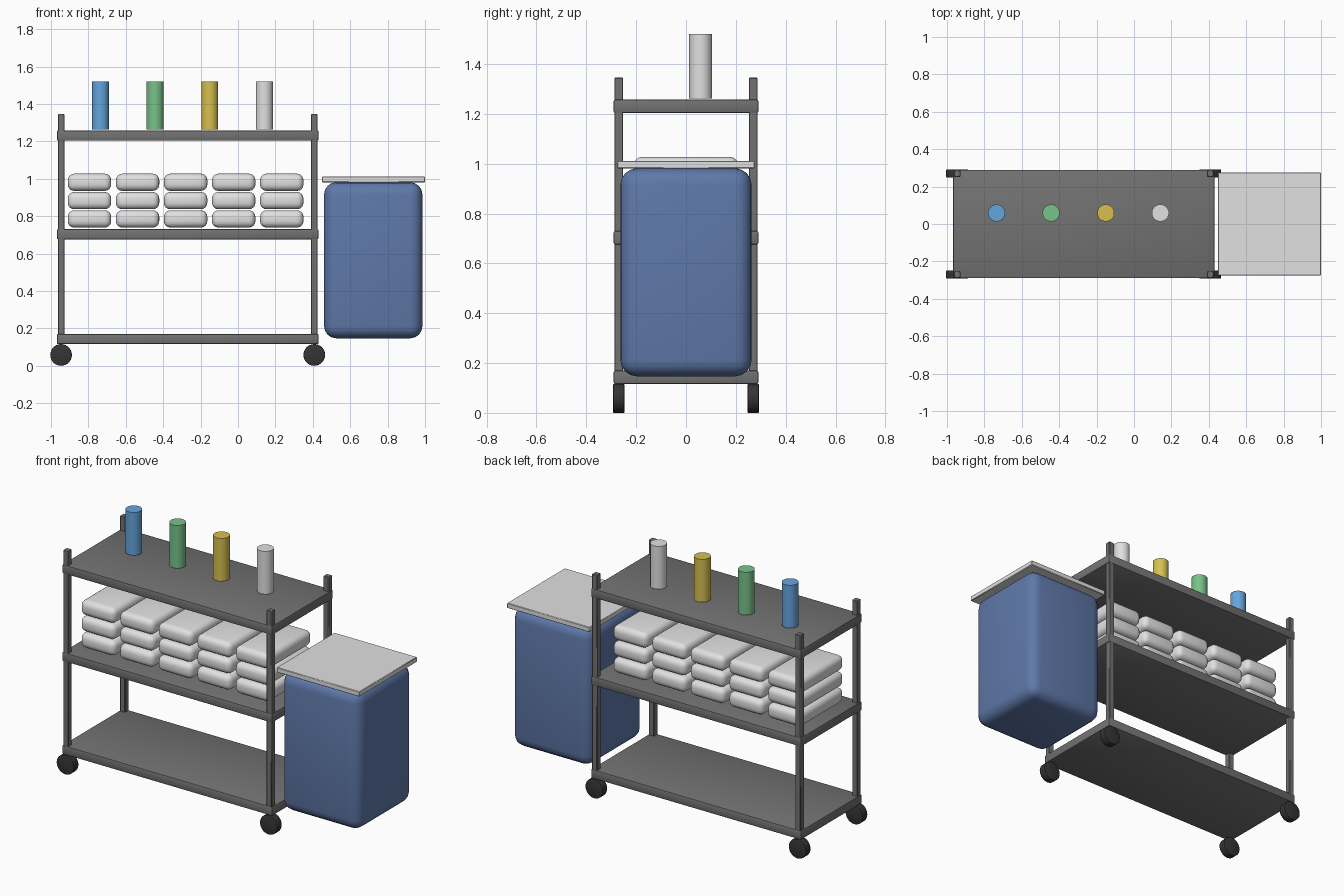
import bpy
import math

cube = bpy.data.objects.get("Cube")
if cube:
    bpy.data.objects.remove(cube, do_unlink=True)


def material(name, rgb):
    m = bpy.data.materials.new(name)
    m.use_nodes = True
    m.diffuse_color = (*rgb, 1)
    m.node_tree.nodes["Principled BSDF"].inputs["Base Color"].default_value = (*rgb, 1)
    return m


GREY = material("frame_grey", (0.17, 0.17, 0.17))
BLACK = material("rubber_black", (0.035, 0.035, 0.035))
WHITE = material("linen_white", (0.75, 0.75, 0.75))
NAVY = material("bin_blue", (0.115, 0.19, 0.40))
BLUE = material("bottle_blue", (0.13, 0.38, 0.73))
GREEN = material("bottle_green", (0.19, 0.54, 0.25))
YELLOW = material("bottle_yellow", (0.68, 0.53, 0.08))


def finish(name, mat, bevel, segments):
    """Name, colour, bevel and smooth the active object."""
    ob = bpy.context.object
    ob.name = name
    ob.data.materials.append(mat)
    if bevel:
        mod = ob.modifiers.new("Bevel", "BEVEL")
        mod.width = bevel
        mod.segments = segments
        bpy.ops.object.modifier_apply(modifier=mod.name)
    bpy.ops.object.shade_smooth_by_angle(angle=math.radians(40))
    return ob


def box(name, centre, size, mat, bevel=0, segments=1):
    bpy.ops.mesh.primitive_cube_add(size=1, location=centre)
    bpy.context.object.scale = size
    bpy.ops.object.transform_apply(location=False, rotation=False, scale=True)
    return finish(name, mat, bevel, segments)


def cylinder(name, centre, radius, depth, mat, sides, tilt=0, bevel=0):
    bpy.ops.mesh.primitive_cylinder_add(vertices=sides, radius=radius, depth=depth,
                                        location=centre, rotation=(tilt, 0, 0))
    return finish(name, mat, bevel, 2)


# Three shelves
for level, z in (("bottom", 0.143), ("middle", 0.703), ("top", 1.231)):
    box(level + "_shelf", (-0.269, 0, z), (1.398, 0.58, 0.054), GREY, 0.006, 2)

# Corner posts and wheels
for side, x in (("right", -0.946), ("left", 0.408)):
    for end, y in (("front", -0.27), ("back", 0.27)):
        box(f"{end}_{side}_post", (x, y, 0.731), (0.035, 0.035, 1.228), GREY, 0.003)
        cylinder(f"{end}_{side}_wheel", (x, y, 0.058), 0.058, 0.045, BLACK, 28,
                 tilt=math.pi / 2, bevel=0.003)

# Stacks of folded towels on the middle shelf
for column in range(5):
    for layer in range(3):
        box(f"towel_{column + 1}_{layer + 1}",
            (-0.794 + 0.257 * column, 0, 0.785 + 0.098 * layer),
            (0.232, 0.42, 0.092), WHITE, 0.034, 4)

# Bottles on the top shelf
for i, (colour, mat) in enumerate((("blue", BLUE), ("green", GREEN),
                                   ("yellow", YELLOW), ("white", WHITE))):
    cylinder(colour + "_bottle", (-0.735 + 0.292 * i, 0.059, 1.391), 0.046, 0.258, mat, 18)

# Laundry bin with flat lid at the left end
box("laundry_bin", (0.723, 0, 0.564), (0.526, 0.526, 0.834), NAVY, 0.065, 4)
box("bin_lid", (0.725, 0, 0.996), (0.55, 0.55, 0.03), WHITE, 0.003)
